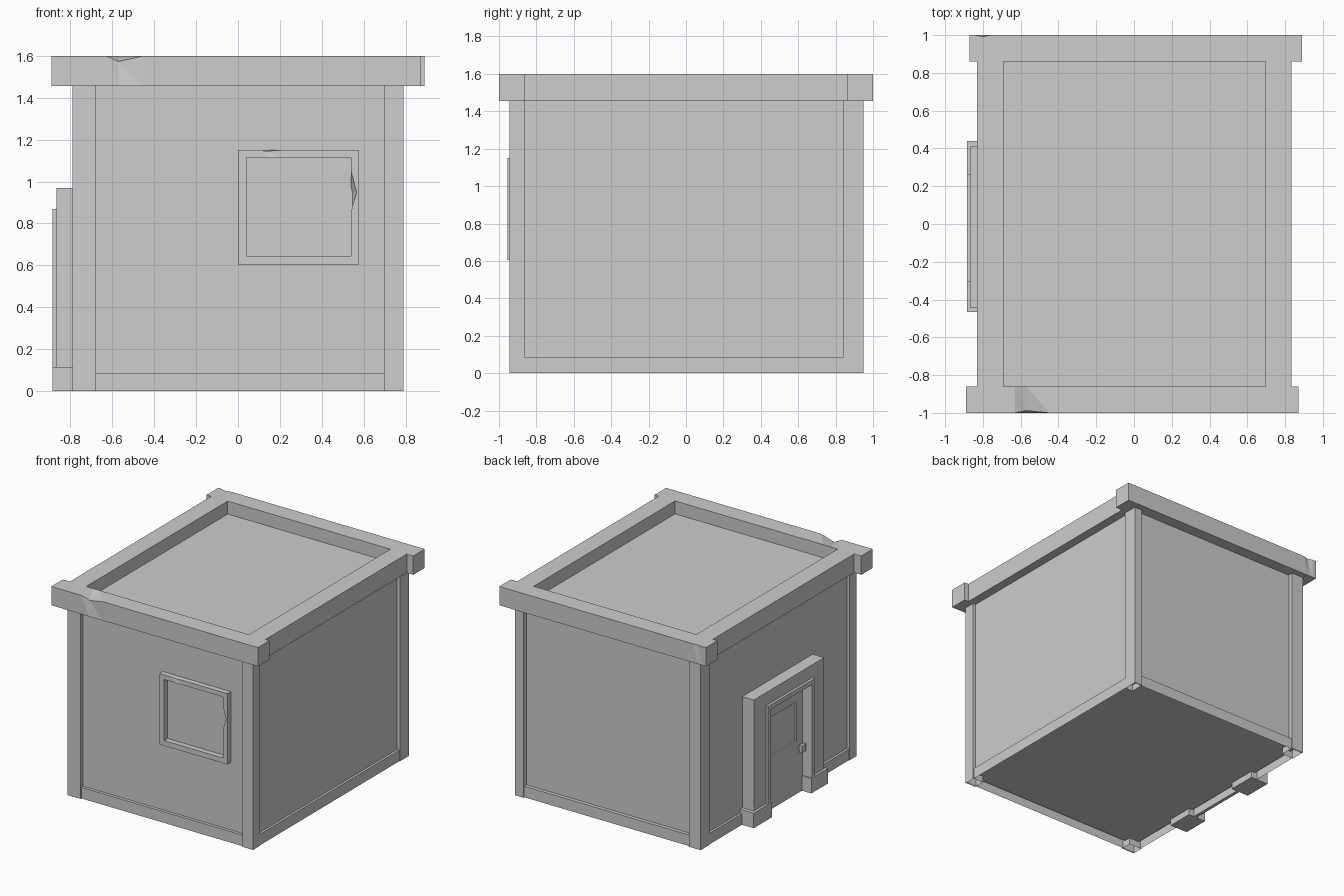
import bpy
import bmesh

cube = bpy.data.objects.get("Cube")
if cube:
    bpy.data.objects.remove(cube, do_unlink=True)

GREY = (0.61, 0.61, 0.61, 1.0)
plaster = bpy.data.materials.new("plain_grey")
plaster.use_nodes = True
plaster.diffuse_color = GREY
plaster.node_tree.nodes["Principled BSDF"].inputs["Base Color"].default_value = GREY


def finish(name, bm):
    bmesh.ops.recalc_face_normals(bm, faces=bm.faces)
    mesh = bpy.data.meshes.new(name)
    bm.to_mesh(mesh)
    bm.free()
    mesh.materials.append(plaster)
    obj = bpy.data.objects.new(name, mesh)
    bpy.context.collection.objects.link(obj)
    return obj


def bar(name, x, y, z, axis=0, chips=(), corner=(0, 0), start_cap=True):
    """Box between ranges; chips (position, du, dv) move one long edge."""
    ranges = (x, y, z)
    u, v = [i for i in range(3) if i != axis]
    stations = [(ranges[axis][0], 0, 0), *chips, (ranges[axis][1], 0, 0)]
    bm = bmesh.new()
    rings = []
    for pos, du, dv in stations:
        ring = []
        for cu, cv in ((0, 0), (1, 0), (1, 1), (0, 1)):
            co = [0, 0, 0]
            co[axis], co[u], co[v] = pos, ranges[u][cu], ranges[v][cv]
            if (cu, cv) == corner:
                co[u] += du
                co[v] += dv
            ring.append(bm.verts.new(co))
        rings.append(ring)
    for a, b in zip(rings, rings[1:]):
        for i in range(4):
            j = (i + 1) % 4
            quad = (a[i], a[j], b[j], b[i])
            if chips:
                # triangulate so that chips stay crisp
                bm.faces.new((quad[0], quad[1], quad[2]))
                bm.faces.new((quad[0], quad[2], quad[3]))
            else:
                bm.faces.new(quad)
    if start_cap:
        bm.faces.new(rings[0])
    bm.faces.new(rings[-1])
    return finish(name, bm)


# Main room with the sunken roof deck on top
WX, WY = 0.767, 0.912
bar("walls_and_roof_deck", (-WX, WX), (-WY, WY), (0.05, 1.5))

# Corner posts, hollow underneath
EAVES = 1.46
for name, x, y in (
    ("front_right_post", (-0.79, -0.68), (-0.945, -0.86)),
    ("front_left_post", (0.70, 0.79), (-0.945, -0.86)),
    ("back_right_post", (-0.79, -0.69), (0.84, 0.95)),
    ("back_left_post", (0.72, 0.79), (0.84, 0.95)),
):
    bar(name, x, y, (0, EAVES), axis=2, start_cap=False)

# Skirting around the walls, open underneath
bar("skirting", (-0.785, 0.785), (-0.935, 0.94), (0, 0.085), axis=2, start_cap=False)

# Parapet beams, with worn chips on the long ends
TOP = (1.455, 1.6)
bar("front_parapet", (-0.89, 0.87), (-1, -0.86), TOP,
    chips=((-0.63, 0, 0), (-0.57, 0.012, -0.027), (-0.45, 0, 0)), corner=(0, 1))
bar("back_parapet", (-0.87, 0.89), (0.86, 1), TOP,
    chips=((-0.84, 0, 0), (-0.8, -0.008, -0.003), (-0.76, 0, 0)), corner=(1, 1))
bar("right_parapet", (-0.83, -0.69), (-0.86, 0.86), TOP)
bar("left_parapet", (0.695, 0.835), (-0.86, 0.86), TOP)

# Front window frame
FY = (-0.955, -0.9)
bar("window_top", (0, 0.578), FY, (1.115, 1.15),
    chips=((0.09, 0, 0), (0.14, 0.005, -0.005), (0.2, 0, 0)), corner=(0, 1))
bar("window_sill", (0, 0.578), FY, (0.605, 0.645))
bar("window_right_side", (0, 0.04), FY, (0.645, 1.115), axis=2)
bar("window_left_side", (0.54, 0.578), FY, (0.645, 1.115), axis=2,
    chips=((0.86, 0, 0), (0.95, 0.026, 0), (1.05, 0, 0)), corner=(0, 0))


def doorway(name, x, y_out, y_in, z_out, z_in):
    """Two jambs and a head as one arch-shaped solid."""
    outline = (
        (y_out[0], 0), (y_out[0], z_out), (y_out[1], z_out), (y_out[1], 0),
        (y_in[1], 0), (y_in[1], z_in), (y_in[0], z_in), (y_in[0], 0),
    )
    bm = bmesh.new()
    face = bm.faces.new([bm.verts.new((x[0], y, z)) for y, z in outline])
    out = bmesh.ops.extrude_face_region(bm, geom=[face])
    moved = [e for e in out["geom"] if isinstance(e, bmesh.types.BMVert)]
    bmesh.ops.translate(bm, verts=moved, vec=(x[1] - x[0], 0, 0))
    return finish(name, bm)


# Door surround on the side wall
OPEN = (-0.27, 0.23)
doorway("door_surround", (-0.865, -0.76), (-0.445, 0.41), OPEN, 0.97, 0.835)
doorway("door_inner_trim", (-0.885, -0.86), (-0.305, 0.265), OPEN, 0.87, 0.835)
for name, y in (("front", (-0.465, -0.26)), ("back", (0.22, 0.44))):
    bar("door_plinth_" + name, (-0.885, -0.735), y, (0, 0.115))

# Door leaf with a sunken panel
DX = -0.805
PANEL_Y, PANEL_Z = (-0.195, 0.155), (0.41, 0.71)
bar("door_leaf", (DX + 0.012, -0.78), OPEN, (0, 0.84))
bar("door_lower_rail", (DX, DX + 0.02), OPEN, (0, PANEL_Z[0]))
bar("door_upper_rail", (DX, DX + 0.02), OPEN, (PANEL_Z[1], 0.84))
bar("door_front_stile", (DX, DX + 0.02), (OPEN[0], PANEL_Y[0]), PANEL_Z)
bar("door_back_stile", (DX, DX + 0.02), (PANEL_Y[1], OPEN[1]), PANEL_Z)

# Door handle
bar("handle_stem", (-0.83, DX), (-0.23, -0.21), (0.34, 0.365))
bar("handle_knob", (-0.85, -0.825), (-0.245, -0.195), (0.325, 0.38))
